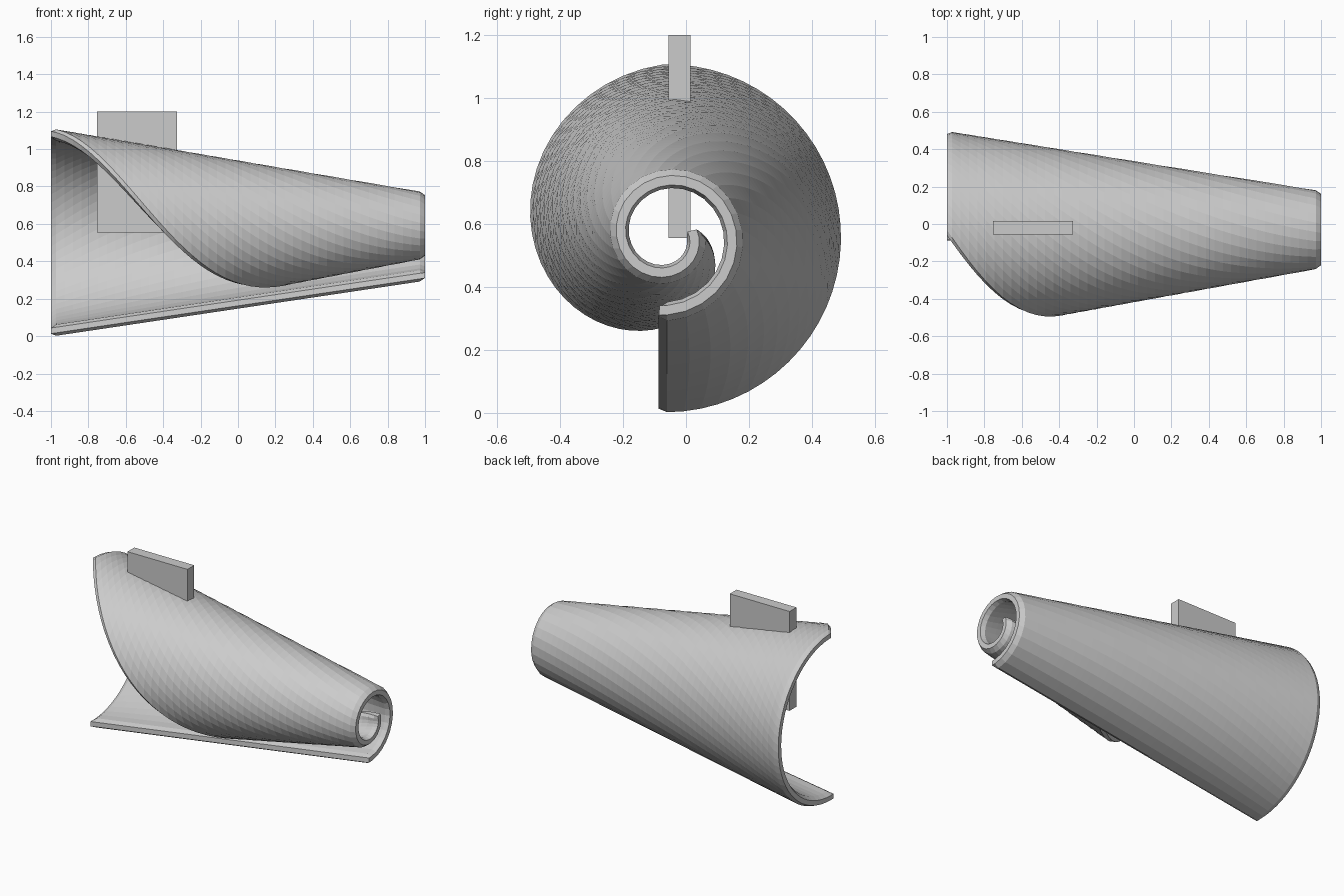
import bpy, bmesh
from math import sin, cos, pi, radians

if "Cube" in bpy.data.objects:
    bpy.data.objects.remove(bpy.data.objects["Cube"])

CY, CZ = -0.06, 0.562        # roll axis
THICK, BEVEL, EDGE = 0.06, 0.015, 0.028
ROWS, COLS = 44, 34


def radius(x, a):
    """Outer radius of the tapered spiral at x and angle a."""
    t = (x + 1) / 2
    return (1 - t) * (0.564 - 0.0048 * a) + t * (0.266 - 0.0192 * a)


def end_angle(x):
    return radians(180 + 155 * (x + 1) - 7 * (x + 1) ** 2)


def stations(lo, hi, inset_lo, inset_hi, n):
    """Even steps with one narrow bevel step at each end."""
    a, b = lo + inset_lo, hi - inset_hi
    return [lo] + [a + (b - a) * i / (n - 1) for i in range(n)] + [hi]


# Rolled sheet: outer and inner skins whose borders are pinched to form the bevel
bm = bmesh.new()
outer, inner = [], []
xs = stations(-1, 1, EDGE, EDGE, ROWS)
for i, x in enumerate(xs):
    hi = end_angle(x)
    d0, d1 = EDGE / radius(x, 0), EDGE / radius(x, hi)
    angles = stations(-d0, hi, d0, d1, COLS)
    ro, ri = [], []
    for j, a in enumerate(angles):
        border = i in (0, len(xs) - 1) or j in (0, len(angles) - 1)
        inset = BEVEL if border else 0
        for row, depth in ((ro, inset), (ri, THICK - inset)):
            r = radius(x, a) - depth
            row.append(bm.verts.new((x, CY + r * sin(a), CZ - r * cos(a))))
    outer.append(ro)
    inner.append(ri)

nx, na = len(outer), len(outer[0])
for i in range(nx - 1):
    for j in range(na - 1):
        for g in (outer, inner):
            bm.faces.new((g[i][j], g[i + 1][j], g[i + 1][j + 1], g[i][j + 1]))

# Rim joining the two skins
loop = [(i, 0) for i in range(nx)] + [(nx - 1, j) for j in range(1, na)]
loop += [(i, na - 1) for i in range(nx - 2, -1, -1)] + [(0, j) for j in range(na - 2, 0, -1)]
for (i, j), (k, l) in zip(loop, loop[1:] + loop[:1]):
    bm.faces.new((outer[i][j], outer[k][l], inner[k][l], inner[i][j]))
bmesh.ops.recalc_face_normals(bm, faces=bm.faces)
mesh = bpy.data.meshes.new("rolled_sheet")
bm.to_mesh(mesh)
bm.free()
bpy.context.collection.objects.link(bpy.data.objects.new("rolled_sheet", mesh))

# Flat tab passing through the top of the roll
bpy.ops.mesh.primitive_cube_add(size=1, location=(-0.54, -0.02, 0.8775))
tab = bpy.context.object
tab.name = "top_tab"
tab.scale = (0.43, 0.07, 0.645)
